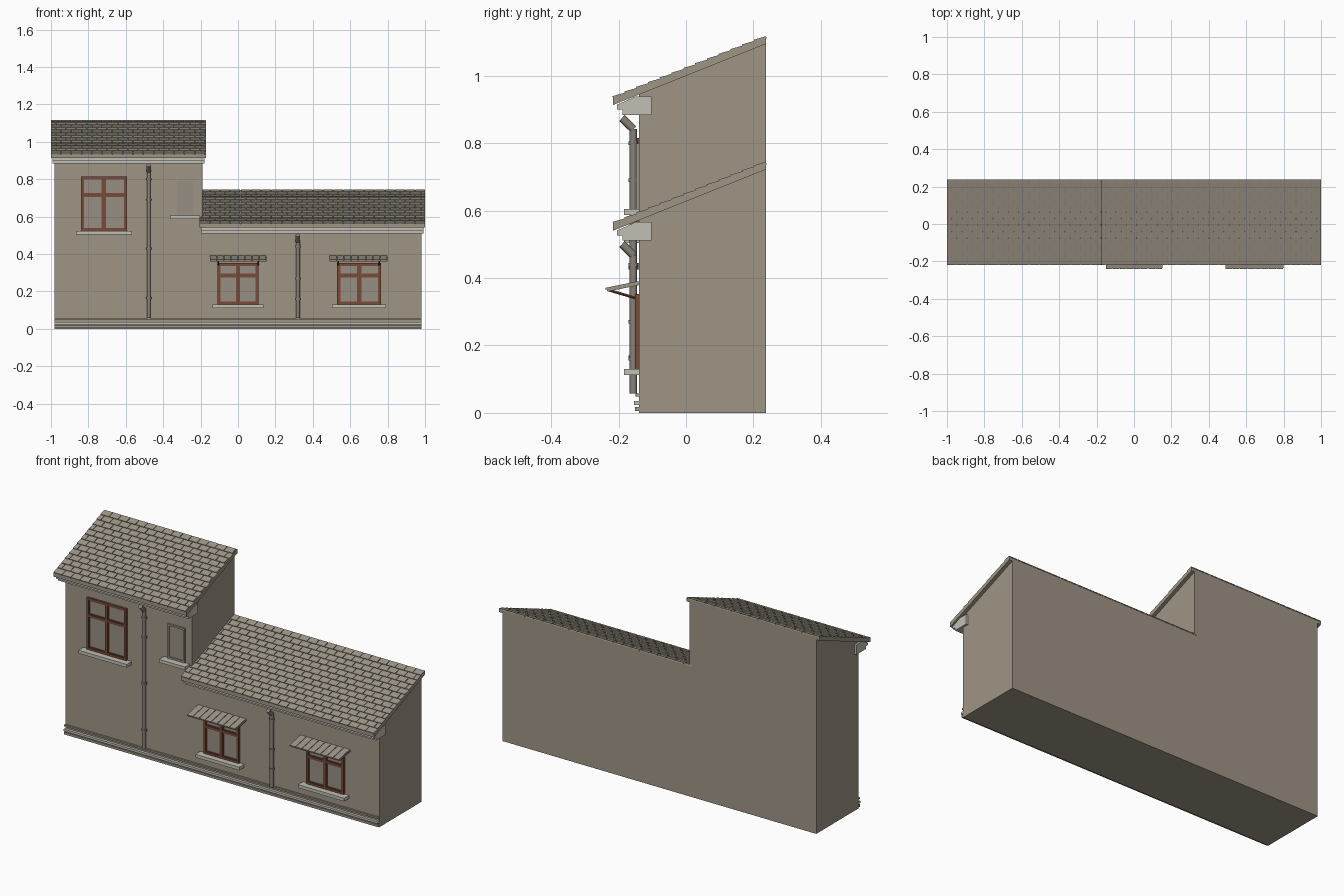
import bpy, bmesh, math
from mathutils import Vector, Matrix

if "Cube" in bpy.data.objects:
    bpy.data.objects.remove(bpy.data.objects["Cube"])


def material(name, rgb):
    m = bpy.data.materials.new(name)
    m.use_nodes = True
    m.diffuse_color = (*rgb, 1)
    m.node_tree.nodes["Principled BSDF"].inputs["Base Color"].default_value = (*rgb, 1)
    return m


WALL = material("plaster", (0.35, 0.30, 0.24))
TILE = material("roof tile", (0.34, 0.30, 0.245))
STONE = material("pale stone", (0.54, 0.52, 0.46))
WOOD = material("red brown wood", (0.19, 0.07, 0.04))
GLASS = material("dusty glass", (0.31, 0.275, 0.225))
PIPE = material("pipe grey", (0.25, 0.22, 0.19))

FRONT, BACK = -0.14, 0.238


def finish(name, bm, mat):
    bmesh.ops.recalc_face_normals(bm, faces=bm.faces)
    mesh = bpy.data.meshes.new(name)
    bm.to_mesh(mesh)
    bm.free()
    mesh.materials.append(mat)
    obj = bpy.data.objects.new(name, mesh)
    bpy.context.collection.objects.link(obj)
    return obj


def add_box(bm, x, y, z, mat=Matrix()):
    """Box from (low, high) pairs, optionally moved into a tilted frame."""
    centre = Vector([sum(p) / 2 for p in (x, y, z)])
    size = [p[1] - p[0] for p in (x, y, z)]
    m = mat @ Matrix.Translation(centre) @ Matrix.Diagonal((*size, 1))
    bmesh.ops.create_cube(bm, size=1, matrix=m)


def boxes(name, mat, items):
    bm = bmesh.new()
    for item in items:
        add_box(bm, *item)
    return finish(name, bm, mat)


def prism(name, mat, x, profile):
    """Side profile in (y, z), extruded along x."""
    bm = bmesh.new()
    face = bm.faces.new([bm.verts.new((x[0], y, z)) for y, z in profile])
    ext = bmesh.ops.extrude_face_region(bm, geom=[face])
    moved = [v for v in ext["geom"] if isinstance(v, bmesh.types.BMVert)]
    bmesh.ops.translate(bm, vec=(x[1] - x[0], 0, 0), verts=moved)
    return finish(name, bm, mat)


def add_tube(bm, a, b, radius, sides=10):
    a, b = Vector(a), Vector(b)
    d = b - a
    m = Matrix.Translation((a + b) / 2) @ d.to_track_quat('Z', 'Y').to_matrix().to_4x4()
    bmesh.ops.create_cone(bm, cap_ends=True, segments=sides, radius1=radius,
                          radius2=radius, depth=d.length, matrix=m)


# Walls, sloped roofs, staggered tiles and eaves cornice of one block
def block(name, wall_x, roof_x, eave):
    y0, slope = -0.216, 0.4

    def under(y):
        return eave + slope * (y - y0)

    prism(name + "_walls", WALL, wall_x,
          [(FRONT, 0), (BACK, 0), (BACK, under(BACK)), (FRONT, under(FRONT))])
    prism(name + "_roof_slab", WALL, roof_x,
          [(y0, eave), (BACK, under(BACK)), (BACK, under(BACK) + 0.019), (y0, eave + 0.019)])
    prism(name + "_cornice", STONE, (roof_x[0] + 0.008, roof_x[1] - 0.008),
          [(-0.205, eave), (-0.15, eave + 0.025), (-0.102, eave + 0.025),
           (-0.102, eave - 0.03), (-0.188, eave - 0.03), (-0.188, eave - 0.014),
           (-0.205, eave - 0.014)])

    angle = math.atan(slope)
    length = (BACK - y0) / math.cos(angle)
    frame = Matrix.Translation((0, y0, eave + 0.019)) @ Matrix.Rotation(angle, 4, 'X')
    rows, width, gap = 13, 0.055, 0.003
    step = length / rows
    bm = bmesh.new()
    for r in range(rows):
        x = roof_x[0] - (width / 2 if r % 2 else 0)
        tilt = frame @ Matrix.Translation((0, r * step, 0)) @ Matrix.Rotation(-0.1, 4, 'X')
        while x < roof_x[1] - gap:
            lo, hi = max(x, roof_x[0]), min(x + width - gap, roof_x[1])
            add_box(bm, (lo, hi), (0, step), (0, 0.007), tilt)
            x += width
    finish(name + "_roof_tiles", bm, TILE)


block("tall_block", (-0.98, -0.19), (-1.0, -0.17), 0.914)
block("low_block", (-0.19, 0.98), (-0.205, 1.0), 0.541)

# Plinth mouldings along the front
for name, depth, z, mat in (("plinth_bottom", 0.012, (0.005, 0.018), WALL),
                            ("plinth_middle", 0.015, (0.024, 0.036), STONE),
                            ("plinth_top", 0.010, (0.049, 0.058), WALL)):
    boxes(name, mat, [((-0.98, 0.98), (FRONT - depth, FRONT), z)])


def border(x, z, t, y):
    return [((x[0], x[0] + t), y, z), ((x[1] - t, x[1]), y, z),
            ((x[0] + t, x[1] - t), y, (z[0], z[0] + t)),
            ((x[0] + t, x[1] - t), y, (z[1] - t, z[1]))]


def sill(name, x, z):
    boxes(name + "_sill", STONE, [((x[0] - 0.027, x[1] + 0.027), (-0.184, FRONT), (z - 0.018, z))])


# Wooden window: outer frame, central post, transom and thin casements
def window(name, x, z, transom):
    mid, t = (x[0] + x[1]) / 2, 0.012
    y = (FRONT - 0.011, FRONT)
    parts = border(x, z, t, y)
    parts.append(((mid - 0.007, mid + 0.007), y, (z[0] + t, z[1] - t)))
    parts.append(((x[0] + t, x[1] - t), y, (transom - 0.006, transom + 0.006)))
    for px in ((x[0] + t, mid - 0.007), (mid + 0.007, x[1] - t)):
        for pz in ((z[0] + t, transom - 0.006), (transom + 0.006, z[1] - t)):
            parts += border(px, pz, 0.005, (FRONT - 0.007, FRONT))
    boxes(name + "_frame", WOOD, parts)
    boxes(name + "_glass", GLASS, [(x, (FRONT - 0.003, FRONT), z)])
    sill(name, x, z[0])


window("upper_window", (-0.84, -0.593), (0.522, 0.815), 0.715)
window("middle_window", (-0.11, 0.11), (0.13, 0.353), 0.285)
window("left_window", (0.53, 0.765), (0.13, 0.353), 0.285)

# Small plain window beside the low roof
sx, sz = (-0.337, -0.23), (0.605, 0.80)
boxes("small_window_frame", WALL, border(sx, sz, 0.01, (FRONT - 0.008, FRONT)))
boxes("small_window_glass", GLASS, [(sx, (FRONT - 0.002, FRONT), sz)])
sill("small_window", sx, sz[0])


# Slatted awning on two sloping struts
def awning(name, x):
    frame = Matrix.Translation((0, FRONT, 0.383)) @ Matrix.Rotation(0.2, 4, 'X')
    count = 8
    w = (x[1] - x[0]) / count
    bm = bmesh.new()
    add_box(bm, x, (-0.096, 0), (-0.004, 0.002), frame)
    for i in range(count):
        lo = x[0] + i * w
        add_box(bm, (lo, lo + w - 0.003), (-0.1, 0), (0.002, 0.008), frame)
    finish(name + "_slats", bm, TILE)
    bm = bmesh.new()
    for sx in (x[0] + 0.045, x[1] - 0.045):
        add_tube(bm, (sx, -0.228, 0.364), (sx, FRONT, 0.338), 0.004, 4)
    finish(name + "_struts", bm, WOOD)


awning("middle_awning", (-0.15, 0.152))
awning("left_awning", (0.49, 0.80))


# Downpipe with a slanted elbow and wall clamps
def downpipe(name, x, top, clamps):
    y = -0.156
    bm = bmesh.new()
    add_tube(bm, (x, y, 0.057), (x, y, top), 0.011)
    add_tube(bm, (x, y, top), (x, -0.19, top + 0.033), 0.012)
    for z in clamps:
        add_tube(bm, (x, y, z - 0.005), (x, y, z + 0.005), 0.0145)
        add_box(bm, (x - 0.006, x + 0.006), (y, FRONT), (z - 0.004, z + 0.004))
    obj = finish(name, bm, PIPE)
    bpy.ops.object.select_all(action='DESELECT')
    obj.select_set(True)
    bpy.context.view_layer.objects.active = obj
    bpy.ops.object.shade_smooth_by_angle(angle=math.radians(40))


downpipe("tall_downpipe", -0.477, 0.842, (0.165, 0.43, 0.69, 0.80))
downpipe("low_downpipe", 0.32, 0.468, (0.16, 0.27, 0.44))
